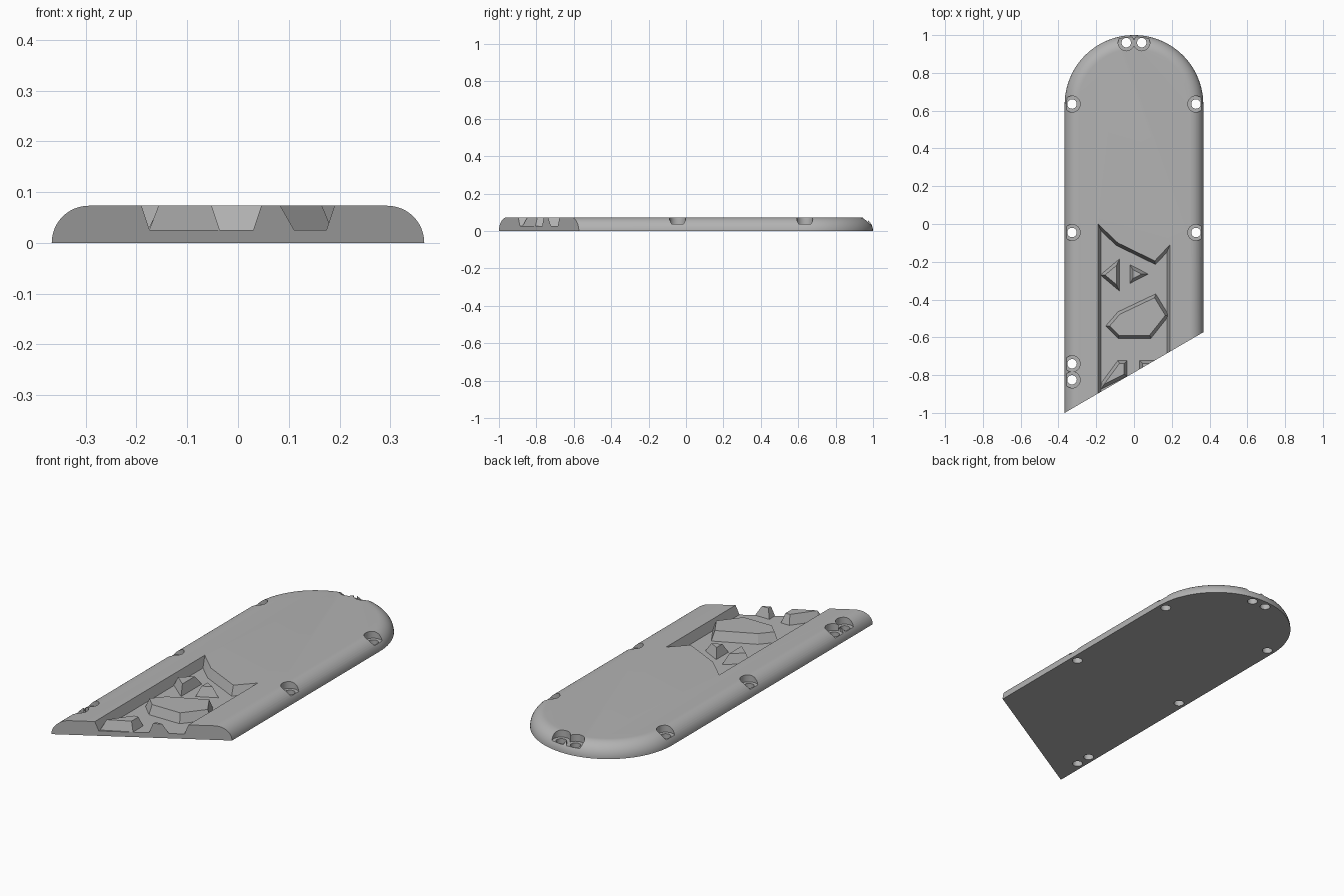
import bpy
import bmesh
from math import sin, cos, pi
from mathutils import Vector

if "Cube" in bpy.data.objects:
    bpy.data.objects.remove(bpy.data.objects["Cube"])

W, H, FLOOR, ARC_Y = 0.367, 0.073, 0.025, 0.633
SLOPE = 0.016 / (H - FLOOR)

grey = bpy.data.materials.new("plain grey")
grey.use_nodes = True
GREY = (0.45, 0.45, 0.45, 1)
grey.diffuse_color = GREY
grey.node_tree.nodes["Principled BSDF"].inputs["Base Color"].default_value = GREY


def inset(poly, d):
    """Move every side of a counter-clockwise polygon inwards by d."""
    pts = [Vector(p) for p in poly]
    out = []
    for i, p in enumerate(pts):
        a = (p - pts[i - 1]).normalized()
        b = (pts[(i + 1) % len(pts)] - p).normalized()
        na, nb = Vector((-a.y, a.x)), Vector((-b.y, b.x))
        out.append(p + (na + nb) * d / (1 + na.dot(nb)))
    return out


def loft(name, rings, trim=False):
    """Skin closed rings given as (outline, z); optionally trim the slanted front."""
    bm = bmesh.new()
    loops = [[bm.verts.new((p[0], p[1], z)) for p in ring] for ring, z in rings]
    for lo, hi in zip(loops, loops[1:]):
        for i in range(len(lo)):
            bm.faces.new((lo[i - 1], lo[i], hi[i], hi[i - 1]))
    bm.faces.new(loops[0][::-1])
    bm.faces.new(loops[-1])
    if trim:
        cut = bmesh.ops.bisect_plane(
            bm, geom=bm.verts[:] + bm.edges[:] + bm.faces[:], dist=1e-6,
            plane_co=(-W, -1, 0), plane_no=(0.427, -2 * W, 0), clear_outer=True)
        edges = [e for e in cut["geom_cut"]
                 if isinstance(e, bmesh.types.BMEdge) and e.is_boundary]
        if edges:
            bmesh.ops.edgeloop_fill(bm, edges=edges)
    bmesh.ops.recalc_face_normals(bm, faces=bm.faces[:])
    mesh = bpy.data.meshes.new(name)
    bm.to_mesh(mesh)
    bm.free()
    mesh.materials.append(grey)
    obj = bpy.data.objects.new(name, mesh)
    bpy.context.collection.objects.link(obj)
    return obj


def carve(target, cutter):
    cutter.hide_render = True
    mod = target.modifiers.new("carve", "BOOLEAN")
    mod.operation, mod.solver, mod.object = "DIFFERENCE", "EXACT", cutter
    bpy.context.view_layer.objects.active = target
    bpy.ops.object.modifier_apply(modifier=mod.name)
    bpy.data.objects.remove(cutter)


def circle(x, y, r, n=32):
    return [(x + r * cos(2 * pi * i / n), y + r * sin(2 * pi * i / n)) for i in range(n)]


# Plate: arched outline with a quarter-round rim
def outline(d):
    r = W - d
    arc = [(r * cos(pi * i / 48), ARC_Y + r * sin(pi * i / 48)) for i in range(49)]
    return [(-r, -1.3), (r, -1.3)] + arc


steps = [pi / 2 * i / 12 for i in range(13)]
plate = loft("plate", [(outline(H * (1 - cos(t))), H * sin(t)) for t in steps], trim=True)

# Recessed emblem pocket with sloping walls
pocket = [(-0.19, -1.4), (0.19, -1.4), (0.19, -0.11), (0.11, -0.195),
          (-0.085, -0.10), (-0.19, 0)]
carve(plate, loft("pocket_cutter", [
    (inset(pocket, SLOPE * (H - z)), z) for z in (FLOOR, 0.1)]))

# Counterbored screw holes
screws = [(s * 0.328, y) for s in (-1, 1) for y in (0.635, -0.045)]
screws += [(-0.328, -0.74), (-0.328, -0.825), (-0.041, 0.96), (0.041, 0.96)]
for x, y in screws:
    small, wide = circle(x, y, 0.025), circle(x, y, 0.043)
    carve(plate, loft("screw_cutter", [
        (small, -0.05), (small, 0.037), (wide, 0.037), (wide, 0.12)]))

# Raised facets standing on the pocket floor
facets = {
    "left_slanted_facet": [(-0.178, -0.27), (-0.077, -0.355), (-0.077, -0.185)],
    "small_triangle_facet": [(-0.022, -0.315), (0.075, -0.265), (-0.022, -0.215)],
    "large_facet": [(-0.15, -0.54), (-0.085, -0.605), (0.09, -0.605),
                    (0.185, -0.485), (0.115, -0.37), (-0.085, -0.465)],
    "front_left_facet": [(-0.175, -0.875), (-0.036, -0.805), (-0.036, -0.722),
                         (-0.085, -0.722), (-0.172, -0.84)],
    "front_right_facet": [(0.03, -0.84), (0.115, -0.722), (0.03, -0.722)],
}
for name, base in facets.items():
    loft(name, [(base, FLOOR), (inset(base, SLOPE * (H - FLOOR)), H)], trim=True)

# Smooth rim, crisp edges
bpy.ops.object.select_all(action="DESELECT")
plate.select_set(True)
bpy.context.view_layer.objects.active = plate
bpy.ops.object.shade_smooth_by_angle(angle=pi / 6)
